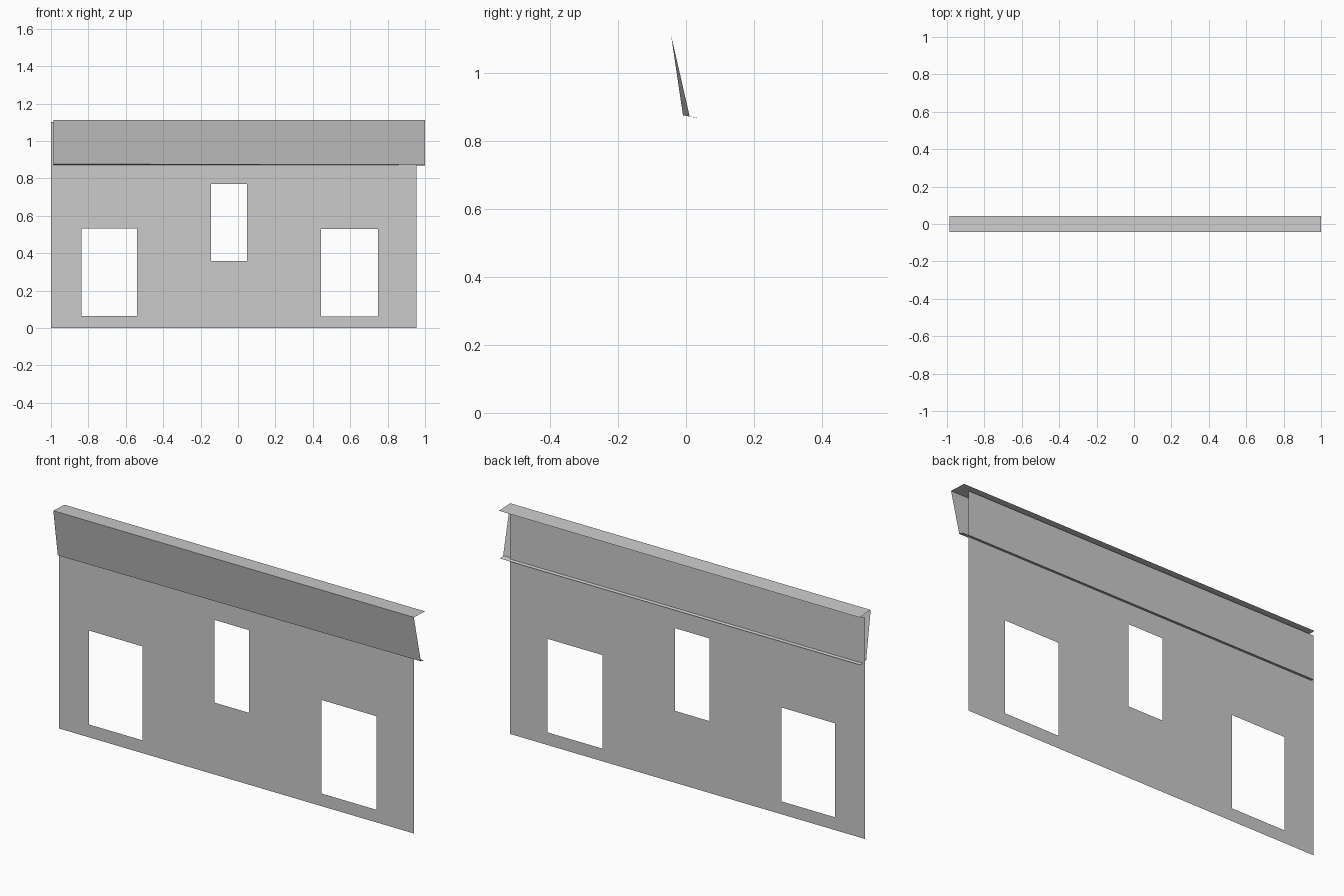
import bpy
import bmesh

if "Cube" in bpy.data.objects:
    bpy.data.objects.remove(bpy.data.objects["Cube"])


def finish(bm, name):
    bmesh.ops.remove_doubles(bm, verts=bm.verts, dist=1e-5)
    me = bpy.data.meshes.new(name)
    bm.to_mesh(me)
    bm.free()
    ob = bpy.data.objects.new(name, me)
    bpy.context.collection.objects.link(ob)
    return ob


def quad(bm, points):
    return bm.faces.new([bm.verts.new(p) for p in points])


# Flat facade wall: grid of cells, leaving out the window openings
WALL_Y, X0, X1, TOP = 0.02, -1.0, 0.955, 1.102
openings = [(-0.836, -0.54, 0.064, 0.532),
            (-0.144, 0.047, 0.358, 0.77),
            (0.445, 0.749, 0.063, 0.529)]
xs = sorted({X0, X1, *[v for o in openings for v in o[:2]]})
zs = sorted({0.0, TOP, *[v for o in openings for v in o[2:]]})
bm = bmesh.new()
for a, b in zip(xs, xs[1:]):
    for c, d in zip(zs, zs[1:]):
        mx, mz = (a + b) / 2, (c + d) / 2
        if any(o[0] < mx < o[1] and o[2] < mz < o[3] for o in openings):
            continue
        quad(bm, [(a, WALL_Y, c), (b, WALL_Y, c), (b, WALL_Y, d), (a, WALL_Y, d)])
bmesh.ops.remove_doubles(bm, verts=bm.verts, dist=1e-5)
bmesh.ops.dissolve_limit(bm, angle_limit=0.01, verts=bm.verts, edges=bm.edges)
finish(bm, "facade_wall")

# Open-ended parapet: bottom ledge, leaning front panel and top cap
# (profile of y, z at each end; the panel foot is slightly skewed)
left = [(0.036, 0.869), (-0.009, 0.877), (-0.044, 1.113), (0.044, 1.109)]
right = [(0.036, 0.868), (0.011, 0.873), (-0.044, 1.113), (0.044, 1.109)]
bm = bmesh.new()
for i in range(3):
    quad(bm, [(-0.987, *left[i]), (-0.987, *left[i + 1]),
              (1.0, *right[i + 1]), (1.0, *right[i])])
bmesh.ops.reverse_faces(bm, faces=bm.faces)
finish(bm, "parapet")
